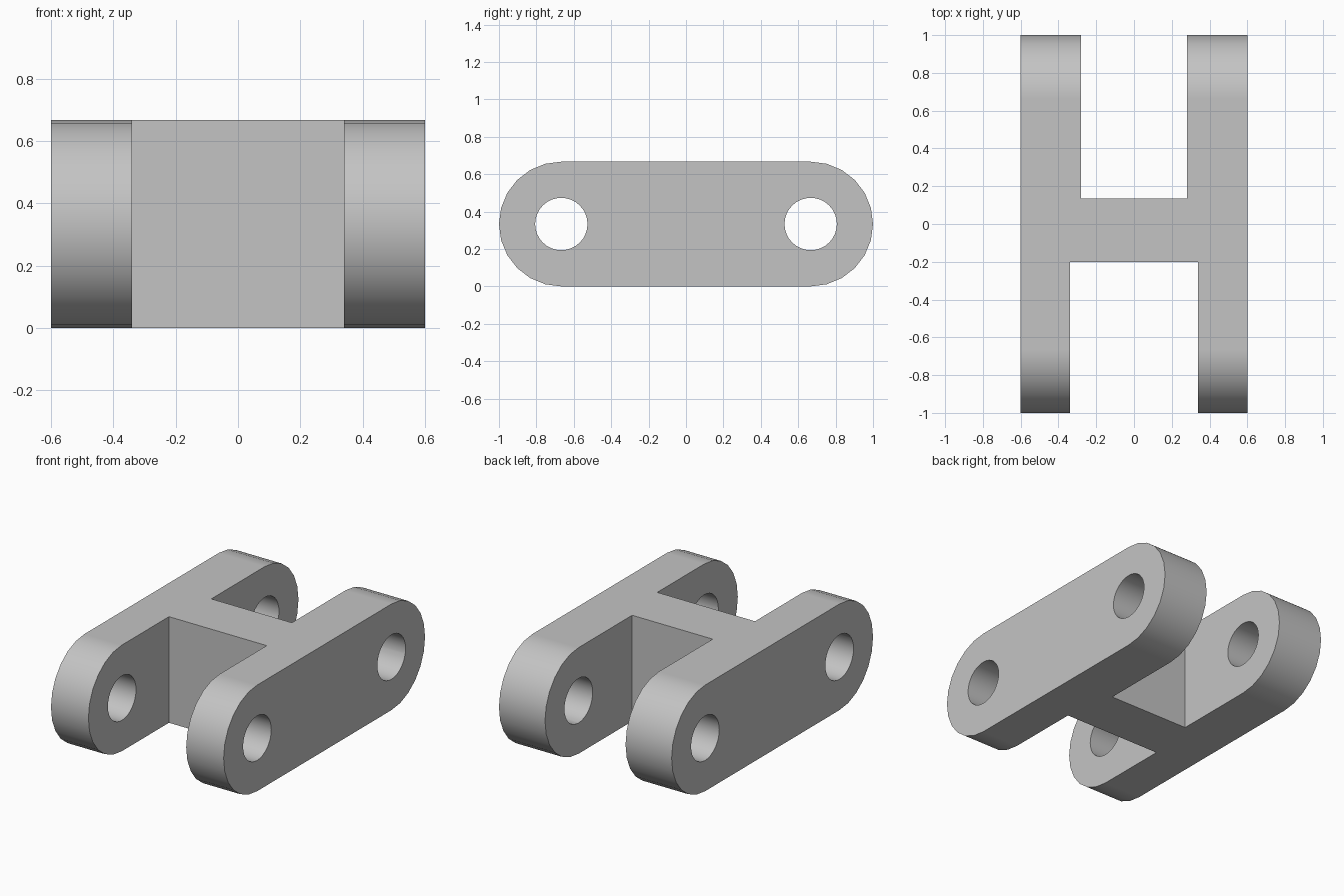
import bpy, bmesh, math

cube = bpy.data.objects.get("Cube")
if cube:
    bpy.data.objects.remove(cube, do_unlink=True)

HALF_WIDTH = 0.6      # outer faces of the arms
RADIUS = 1 / 3        # rounded arm ends
PIN_Y = 2 / 3         # pin hole centres
HOLE_RADIUS = 0.14
ARC_STEPS = 12

grey = bpy.data.materials.new("plain grey")
grey.use_nodes = True
colour = (0.55, 0.55, 0.55, 1)
grey.diffuse_color = colour
grey.node_tree.nodes["Principled BSDF"].inputs["Base Color"].default_value = colour


def extruded(name, profile, half):
    """Extrude a closed (y, z) profile along x from -half to half."""
    bm = bmesh.new()
    face = bm.faces.new([bm.verts.new((-half, y, z)) for y, z in profile])
    moved = bmesh.ops.extrude_face_region(bm, geom=[face])["geom"]
    bmesh.ops.translate(bm, vec=(2 * half, 0, 0),
                        verts=[v for v in moved if isinstance(v, bmesh.types.BMVert)])
    bmesh.ops.recalc_face_normals(bm, faces=bm.faces)
    mesh = bpy.data.meshes.new(name)
    bm.to_mesh(mesh)
    bm.free()
    mesh.materials.append(grey)
    obj = bpy.data.objects.new(name, mesh)
    bpy.context.collection.objects.link(obj)
    return obj


def arc(y, radius, start, sweep, steps):
    angles = [start + sweep * i / steps for i in range(steps + 1)]
    return [(y + radius * math.cos(a), RADIUS + radius * math.sin(a)) for a in angles]


def slot(name, y0, y1, half):
    return extruded(name, [(y0, -1), (y1, -1), (y1, 1), (y0, 1)], half)


# Round-ended body
outline = (arc(PIN_Y, RADIUS, -math.pi / 2, math.pi, ARC_STEPS)
           + arc(-PIN_Y, RADIUS, math.pi / 2, math.pi, ARC_STEPS))
body = extruded("link_body", outline, HALF_WIDTH)

# Slots between the arms (the front one is wider) and the pin holes
cutters = [slot("front_slot_cutter", -1.5, -0.2, 0.34),
           slot("back_slot_cutter", 0.135, 1.5, 0.28)]
for side, y in (("front", -PIN_Y), ("back", PIN_Y)):
    circle = arc(y, HOLE_RADIUS, 0, 2 * math.pi, 32)[:-1]
    cutters.append(extruded(side + "_pin_hole_cutter", circle, 1))

for cutter in cutters:
    mod = body.modifiers.new(cutter.name, 'BOOLEAN')
    mod.operation = 'DIFFERENCE'
    mod.solver = 'EXACT'
    mod.object = cutter

# Bake the cuts and drop the cutters
bpy.context.view_layer.update()
evaluated = body.evaluated_get(bpy.context.evaluated_depsgraph_get())
baked = bpy.data.meshes.new_from_object(evaluated)
body.modifiers.clear()
body.data = baked
baked.name = "link_body"
for cutter in cutters:
    bpy.data.objects.remove(cutter, do_unlink=True)

# Smooth rounds with crisp edges
bpy.ops.object.select_all(action='DESELECT')
body.select_set(True)
bpy.context.view_layer.objects.active = body
bpy.ops.object.shade_smooth_by_angle(angle=math.radians(30))
flat = body.modifiers.new("flat_face_normals", 'WEIGHTED_NORMAL')
flat.keep_sharp = True
